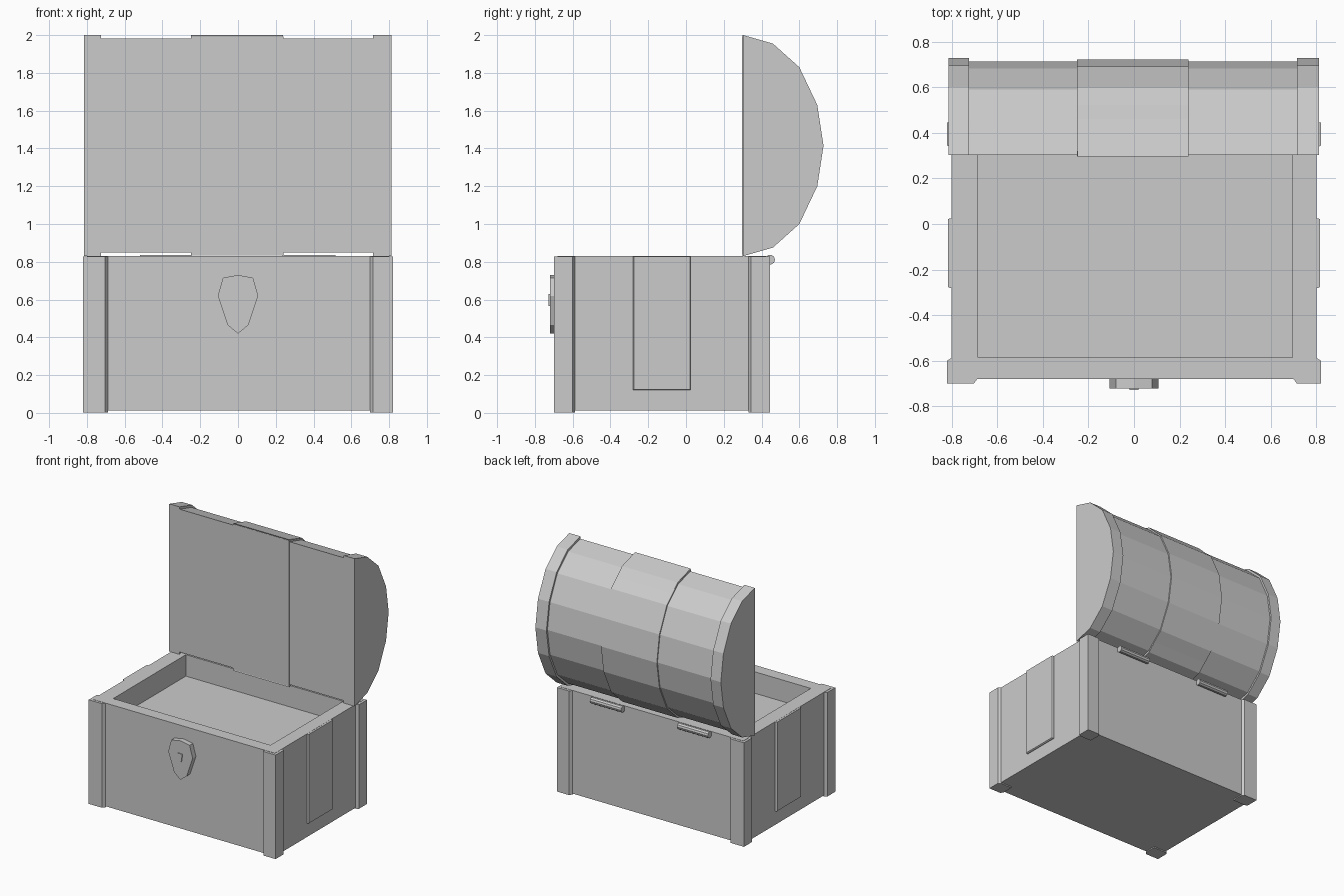
import bpy, bmesh, math
from mathutils import Vector

if "Cube" in bpy.data.objects:
    bpy.data.objects.remove(bpy.data.objects["Cube"])

mat = bpy.data.materials.new("light grey")
mat.diffuse_color = (0.6, 0.6, 0.6, 1)
mat.use_nodes = True
mat.node_tree.nodes["Principled BSDF"].inputs["Base Color"].default_value = mat.diffuse_color


def finish(bm, name):
    bmesh.ops.recalc_face_normals(bm, faces=bm.faces)
    me = bpy.data.meshes.new(name)
    bm.to_mesh(me)
    bm.free()
    me.materials.append(mat)
    ob = bpy.data.objects.new(name, me)
    bpy.context.collection.objects.link(ob)
    return ob


def skin(name, rings):
    """Bridge equal-length rings in order and cap both ends."""
    bm = bmesh.new()
    loops = [[bm.verts.new(p) for p in ring] for ring in rings]
    n = len(loops[0])
    for a, b in zip(loops, loops[1:]):
        for i in range(n):
            j = (i + 1) % n
            bm.faces.new((a[i], a[j], b[j], b[i]))
    bm.faces.new(loops[0])
    bm.faces.new(loops[-1])
    return finish(bm, name)


def rect(x0, x1, y0, y1, z):
    return [(x0, y0, z), (x1, y0, z), (x1, y1, z), (x0, y1, z)]


# Chest body with a shallow tray inside
skin("body", [rect(-0.8, 0.8, -0.68, 0.425, 0.012),
              rect(-0.8, 0.8, -0.68, 0.425, 0.83),
              rect(-0.685, 0.695, -0.585, 0.325, 0.83),
              rect(-0.685, 0.695, -0.585, 0.325, 0.66)])

# Corner posts with chamfered edges that die into the walls
post = [(0.82, 0), (0.82, 0.10), (0.80, 0.113), (0.70, 0.113),
        (0.70, 0.02), (0.715, 0)]
for side, sx in (("right", 1), ("left", -1)):
    for end, y0, sy in (("front", -0.70, 1), ("back", 0.445, -1)):
        pts = [(sx * x, y0 + sy * y) for x, y in post]
        if sx < 0:
            pts = [(x + (0.012 if x > -0.75 else 0), y) for x, y in pts]
        skin(f"{end}_{side}_post", [[(x, y, z) for x, y in pts]
                                    for z in (0.003, 0.828)])

# Side straps
for side, sx in (("right", 1), ("left", -1)):
    skin(f"{side}_strap", [
        [(sx * x, y, z) for y, z in ((-0.28 + d, 0.12 + d), (0.025 - d, 0.12 + d),
                                     (0.025 - d, 0.829), (-0.28 + d, 0.829))]
        for x, d in ((0.79, 0), (0.81, 0), (0.816, 0.004))])

# Open lid: half-round profile (y, z), scaled about the middle of its flat face
arc = [(0.30, 2.0), (0.46, 1.955), (0.60, 1.83), (0.695, 1.63), (0.728, 1.415),
       (0.695, 1.20), (0.60, 1.0), (0.46, 0.875), (0.30, 0.83)]


def lid_part(name, x0, x1, s, front=0.30):
    prof = [(0.30 + (y - 0.30) * s, 1.415 + (z - 1.415) * s) for y, z in arc]
    prof[0] = (front, prof[0][1])
    prof[-1] = (front, prof[-1][1])
    skin(name, [[(x, y, z) for y, z in prof] for x in (x0, x1)])


lid_part("lid", -0.79, 0.79, 0.968, 0.303)
lid_part("lid_left_rim", -0.815, -0.725, 1.0, 0.302)
lid_part("lid_right_rim", 0.715, 0.812, 1.0, 0.302)
lid_part("lid_middle_band", -0.25, 0.24, 0.988, 0.297)
# The band ends stand slightly prouder at the lid edges
for name, z0, sgn in (("band_top_end", 2.0, -1), ("band_bottom_end", 0.83, 1)):
    prof = [(0.297, z0), (0.46, z0 + sgn * 0.048), (0.58, z0 + sgn * 0.165),
            (0.45, z0 + sgn * 0.1), (0.31, z0 + sgn * 0.03)]
    skin(name, [[(x, y, z) for y, z in prof] for x in (-0.249, 0.239)])

# Hinge barrels
for side, x0, x1 in (("left", -0.52, -0.25), ("right", 0.24, 0.515)):
    ring = [(0.445 + 0.026 * math.cos(a), 0.811 + 0.026 * math.sin(a))
            for a in (i * math.tau / 10 for i in range(10))]
    skin(f"{side}_hinge", [[(x, y, z) for y, z in ring] for x in (x0, x1)])

# Shield-shaped lock plate and keyhole
half = [(0.08, 0.715), (0.107, 0.62), (0.055, 0.465)]
shield = [(0, 0.73)] + half + [(0, 0.42)] + [(-x, z) for x, z in reversed(half)]
skin("lock_plate", [[(x, y, z) for x, z in shield] for y in (-0.67, -0.721)])
keyhole = [(-0.02, 0.63), (0.02, 0.63), (0.01, 0.565), (-0.01, 0.565)]
skin("keyhole", [[(x, y, z) for x, z in keyhole] for y in (-0.72, -0.728)])
